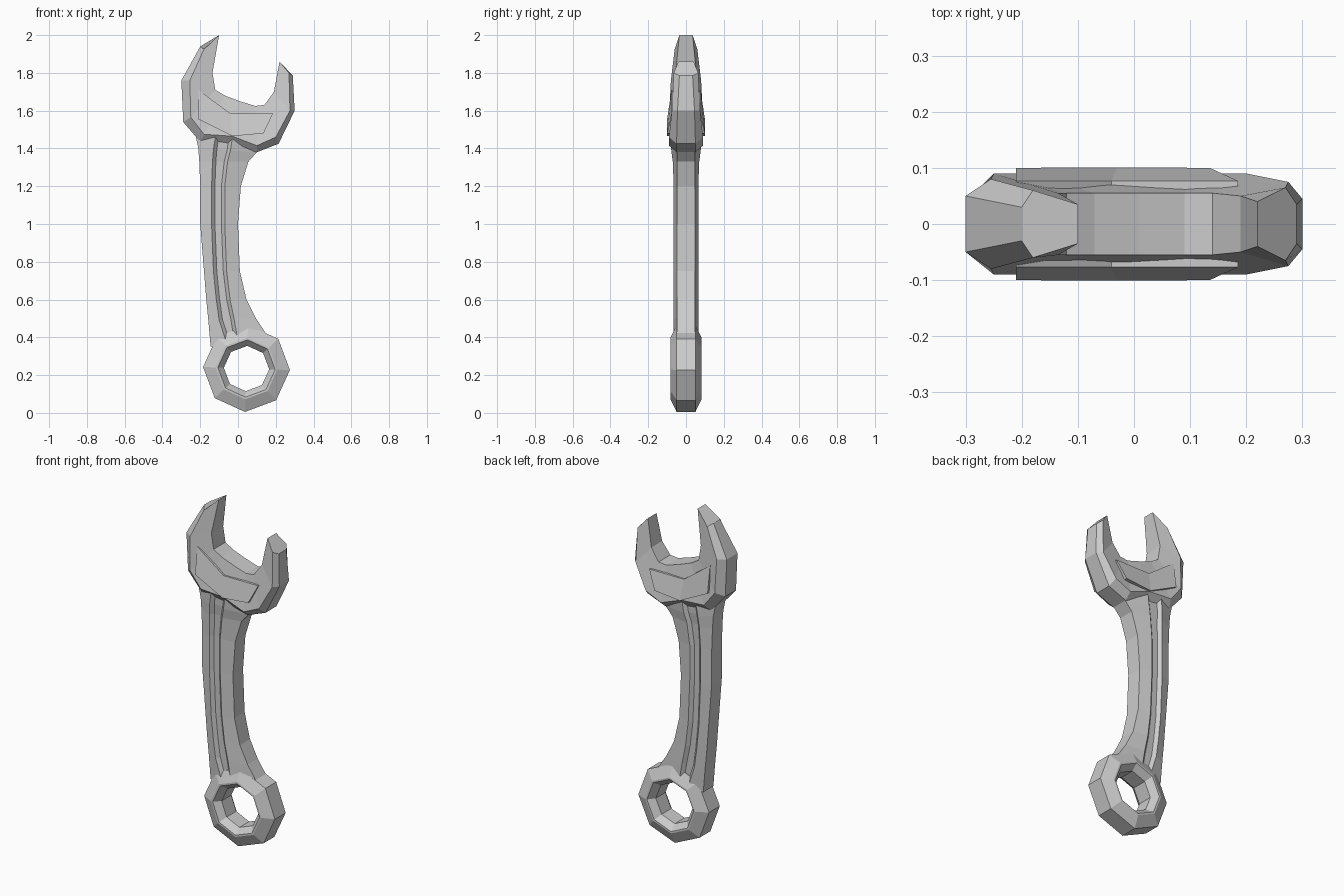
import bpy, bmesh
from math import sin, cos, pi, radians


def loft(name, sections, loop=False):
    """Skin a list of closed cross-sections; cap the ends unless looped."""
    bm = bmesh.new()
    rings = [[bm.verts.new(p) for p in s] for s in sections]
    n = len(rings[0])
    pairs = list(zip(rings, rings[1:]))
    if loop:
        pairs.append((rings[-1], rings[0]))
    for a, b in pairs:
        for i in range(n):
            j = (i + 1) % n
            bm.faces.new((a[i], a[j], b[j], b[i]))
    if not loop:
        bm.faces.new(rings[0])
        bm.faces.new(rings[-1])
    bmesh.ops.recalc_face_normals(bm, faces=bm.faces)
    mesh = bpy.data.meshes.new(name)
    bm.to_mesh(mesh)
    bm.free()
    obj = bpy.data.objects.new(name, mesh)
    bpy.context.collection.objects.link(obj)
    return obj


def both_sides(half):
    """Complete a front half-section by mirroring it across y = 0."""
    return half + [(x, -y, z) for x, y, z in reversed(half)]


# Eight-sided ring end with chamfered cross-section (radius, y)
ring_profile = both_sides([(0.23, -0.05, 0), (0.163, -0.082, 0), (0.152, -0.082, 0), (0.12, -0.045, 0)])
ring = []
for i in range(8):
    t = radians(-2) + i * pi / 4
    ring.append([(0.045 + r * cos(t), y, 0.235 + r * sin(t)) for r, y, _ in ring_profile])
loft("ring_end", ring, loop=True)

# Curved handle with a groove down each face: z left, z right, left, groove left, groove right, right, face y
handle_rows = [
    (1.47, 1.44, -0.225, -0.12, -0.03, 0.13, 0.080),
    (1.40, 1.38, -0.21, -0.13, -0.04, 0.10, 0.078),
    (1.33, 1.33, -0.205, -0.135, -0.055, 0.055, 0.070),
    (1.20, 1.20, -0.20, -0.14, -0.07, 0.015, 0.065),
    (1.00, 1.00, -0.20, -0.14, -0.07, 0.0, 0.065),
    (0.75, 0.75, -0.18, -0.13, -0.06, 0.01, 0.065),
    (0.60, 0.60, -0.168, -0.115, -0.042, 0.045, 0.065),
    (0.49, 0.50, -0.157, -0.10, -0.02, 0.095, 0.065),
    (0.35, 0.41, -0.145, -0.06, 0.0, 0.155, 0.065),
]
sections = []
for zl, zr, xl, g1, g2, xr, y in handle_rows:
    outline = [(xl, 0.047), (g1, y), (g1 + 0.018, y - 0.018),
               (g2 - 0.018, y - 0.018), (g2, y), (xr, 0.047)]
    half = [(x, -d, zl + (zr - zl) * (x - xl) / (xr - xl)) for x, d in outline]
    sections.append(both_sides(half))
loft("handle", sections)

# Open jaw, swept from left tip to right tip: outer edge, face ridge, inner edge as (x, half depth, z)
jaw_rows = [
    ((-0.20, 0.03, 1.94), (-0.18, 0.06, 1.925), (-0.10, 0.035, 2.0)),
    ((-0.30, 0.05, 1.76), (-0.255, 0.08, 1.76), (-0.135, 0.055, 1.80)),
    ((-0.29, 0.05, 1.54), (-0.25, 0.09, 1.565), (-0.12, 0.055, 1.71)),
    ((-0.20, 0.05, 1.435), (-0.18, 0.09, 1.475), (-0.07, 0.055, 1.68)),
    ((-0.03, 0.05, 1.41), (-0.03, 0.09, 1.465), (0.01, 0.055, 1.65)),
    ((0.10, 0.05, 1.38), (0.10, 0.09, 1.415), (0.09, 0.055, 1.625)),
    ((0.215, 0.05, 1.425), (0.20, 0.09, 1.46), (0.14, 0.055, 1.63)),
    ((0.30, 0.045, 1.60), (0.275, 0.075, 1.60), (0.19, 0.05, 1.70)),
    ((0.29, 0.035, 1.785), (0.27, 0.065, 1.80), (0.22, 0.04, 1.86)),
]
loft("open_jaw", [both_sides([(x, -y, z) for x, y, z in row]) for row in jaw_rows])

# Raised panel on each jaw face: upper and lower edge stations
panel_rows = [
    ((-0.21, 0.077, 1.71), (-0.21, 0.10, 1.555)),
    ((-0.04, 0.077, 1.585), (-0.03, 0.101, 1.465)),
    ((0.185, 0.077, 1.585), (0.135, 0.10, 1.48)),
]
for side, name in ((-1, "front_panel"), (1, "back_panel")):
    loft(name, [[(a[0], side * a[1], a[2]), (b[0], side * b[1], b[2]),
                 (b[0], side * 0.05, b[2]), (a[0], side * 0.05, a[2])] for a, b in panel_rows])
